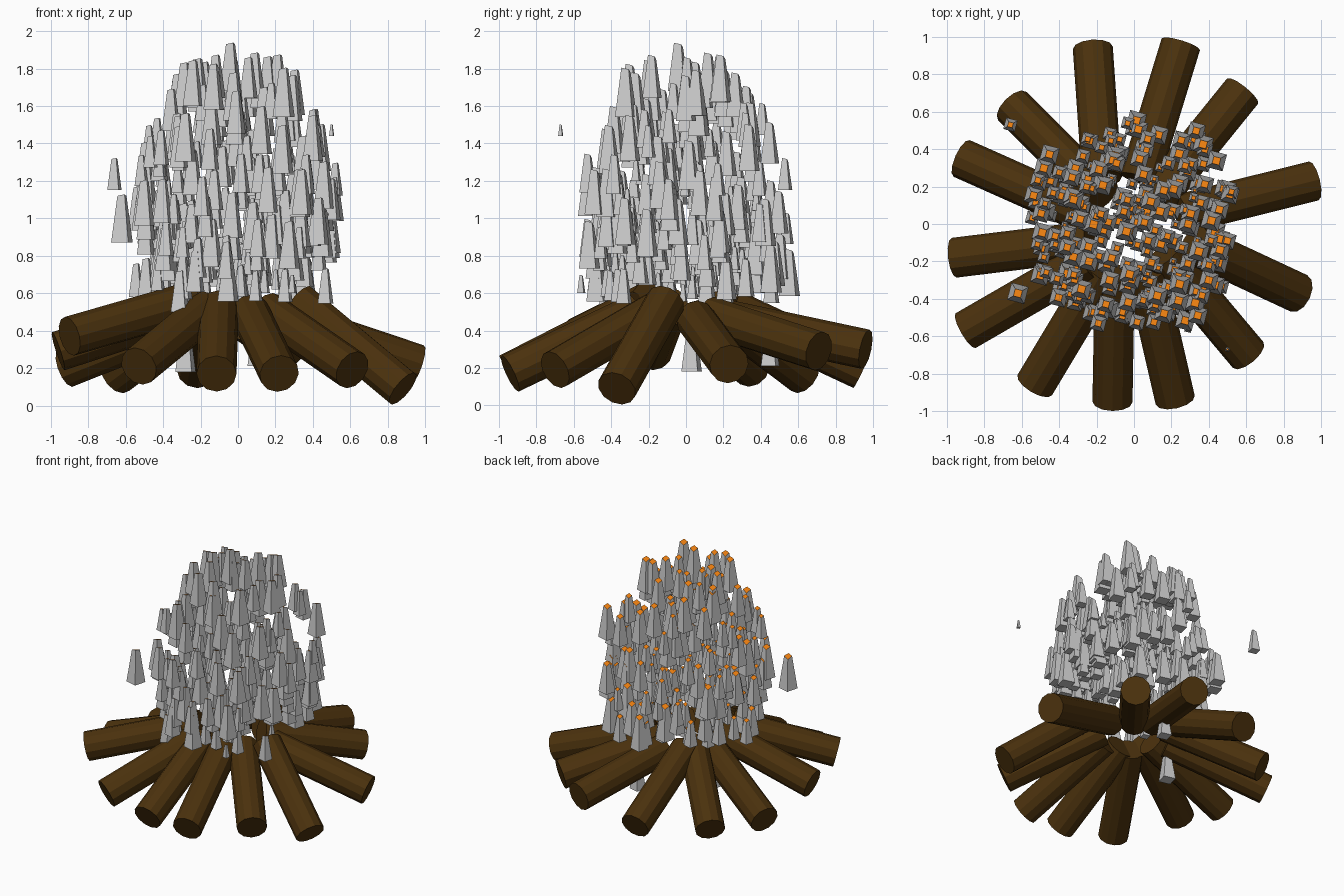
import bpy, bmesh, math, random
from mathutils import Vector

if "Cube" in bpy.data.objects:
    bpy.data.objects.remove(bpy.data.objects["Cube"])

random.seed(11)

def material(name, rgb):
    m = bpy.data.materials.new(name)
    m.diffuse_color = (*rgb, 1)
    m.use_nodes = True
    m.node_tree.nodes["Principled BSDF"].inputs["Base Color"].default_value = m.diffuse_color
    return m

brown = material("bark_brown", (0.07, 0.031, 0.004))
orange = material("ember_orange", (0.8, 0.2, 0.005))

# Logs: outer end centre x, y, z, heading from the centre, upward slope (degrees)
LOGS = [
    (-0.22, 0.94, 0.19, 94, 25), (0.25, 0.96, 0.30, 73, 11.5),
    (0.58, 0.71, 0.29, 51, 14), (0.96, 0.23, 0.22, 14, 18),
    (0.88, -0.37, 0.09, -25, 37), (0.61, -0.70, 0.19, -50, 24),
    (0.22, -0.94, 0.17, -77, 25), (-0.115, -0.95, 0.17, -91, 27),
    (-0.53, -0.86, 0.21, -121, 23), (-0.90, -0.57, 0.37, -150, 14),
    (-0.96, -0.18, 0.29, -173, 18), (-0.92, 0.35, 0.20, 156, 20),
    (-0.65, 0.63, 0.16, 135, 28),
]
LOG_R, LOG_LEN = 0.107, 0.77
for i, (x, y, z, heading, slope) in enumerate(LOGS):
    h, s = math.radians(heading), math.radians(slope)
    d = Vector((-math.cos(h) * math.cos(s), -math.sin(h) * math.cos(s), math.sin(s)))
    bpy.ops.mesh.primitive_cylinder_add(
        vertices=12, radius=LOG_R, depth=LOG_LEN,
        location=Vector((x, y, z)) + d * LOG_LEN / 2,
        rotation=d.to_track_quat('Z', 'Y').to_euler())
    log = bpy.context.object
    log.name = f"log_{i + 1}"
    log.data.materials.append(brown)

# Flames: upright four-sided truncated spikes with a slanted orange cap
BASE = [(-0.055, -0.032), (0.032, -0.055), (0.055, 0.032), (-0.032, 0.055)]
CAP_Z = [0.238, 0.246, 0.238, 0.222]

def add_flame(bm, pos, s):
    low = [bm.verts.new(pos + Vector((x, y, 0)) * s) for x, y in BASE]
    top = [bm.verts.new(pos + Vector((x * 0.42, y * 0.42, z)) * s)
           for (x, y), z in zip(BASE, CAP_Z)]
    bm.faces.new(low[::-1])
    bm.faces.new(top).material_index = 1
    for a in range(4):
        b = (a + 1) % 4
        bm.faces.new((low[a], low[b], top[b], top[a]))

bm = bmesh.new()
# Squarish dome of spikes above the logs, smaller ones towards the core
count = 0
while count < 300:
    x, y, z = (random.uniform(-1, 1) for _ in range(3))
    e = abs(x) ** 2.6 + abs(y) ** 2.6 + (z * z if z > 0 else 0)
    if e > 1 or (e < 0.25 and random.random() < 0.3):
        continue
    pos = Vector((x * 0.56, y * 0.56, 0.95 + z * (0.74 if z > 0 else 0.42)))
    add_flame(bm, pos, random.uniform(0.35, 1.0) if e < 0.4 else random.uniform(0.65, 1.08))
    count += 1

# Single spikes: top of the dome, a few dropped among the logs, and strays
for x, y, z, s in [(-0.28, 0.03, 0.18, 1), (0.1, 0.45, 0.21, 0.9), (-0.31, -0.42, 0.5, 0.9),
                   (-0.04, -0.04, 1.68, 1.05), (0.09, 0.12, 1.64, 1), (-0.24, -0.2, 1.6, 1),
                   (0.16, 0.18, 1.62, 1), (-0.13, -0.3, 1.58, 1), (0.29, 0.0, 1.52, 1),
                   (-0.66, 0.53, 1.15, 0.7), (0.5, -0.67, 1.44, 0.25),
                   (0.29, -0.56, 0.6, 0.4), (-0.62, -0.37, 0.87, 1.05)]:
    add_flame(bm, Vector((x, y, z)), s)

mesh = bpy.data.meshes.new("flames")
bm.to_mesh(mesh)
bm.free()
mesh.materials.append(None)
mesh.materials.append(orange)
bpy.context.collection.objects.link(bpy.data.objects.new("flames", mesh))
